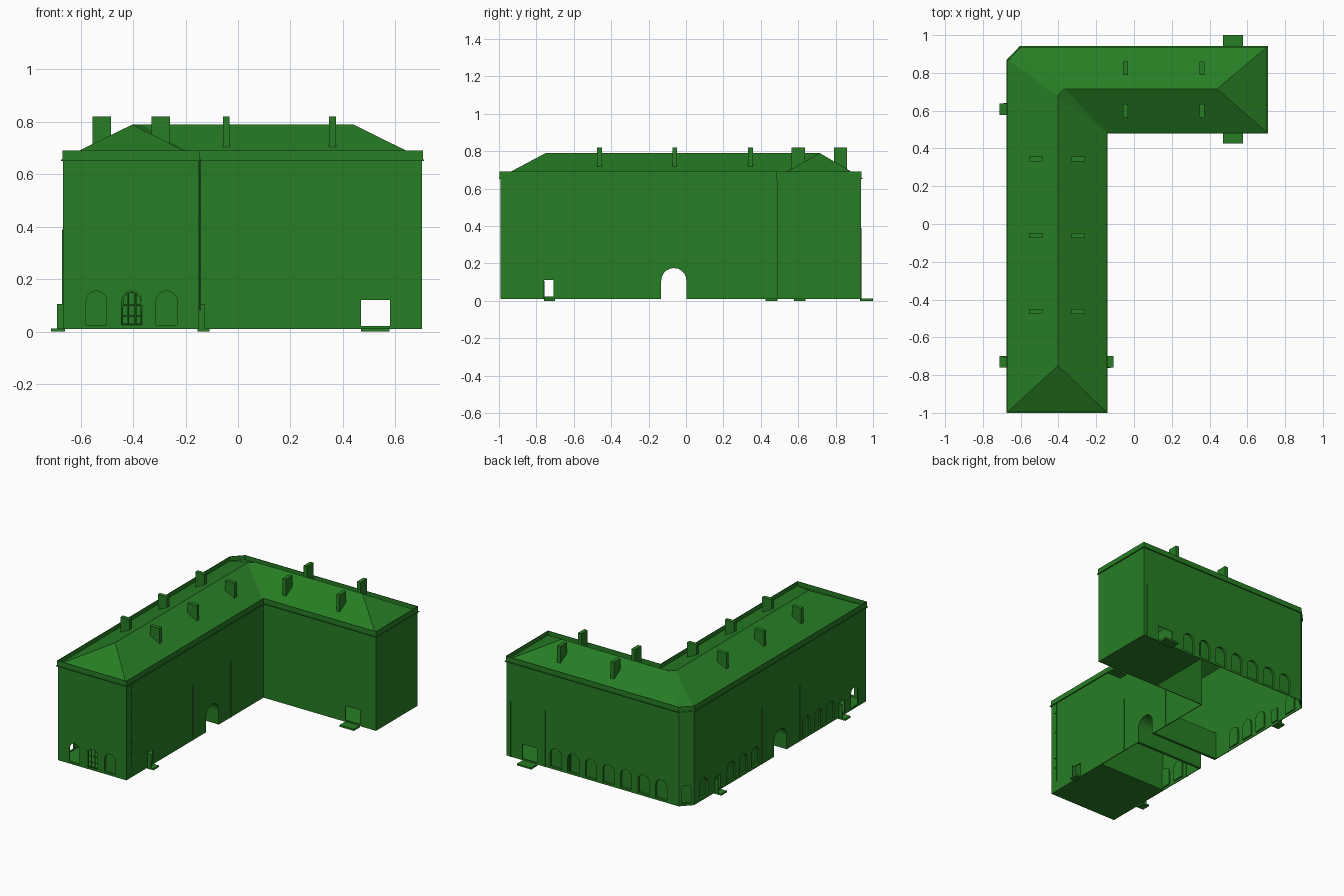
import bpy, bmesh, math
from mathutils import Vector, Matrix

if "Cube" in bpy.data.objects:
    bpy.data.objects.remove(bpy.data.objects["Cube"])

green = bpy.data.materials.new("green_paint")
green.diffuse_color = (0.021, 0.208, 0.018, 1)
green.use_nodes = True
green.node_tree.nodes["Principled BSDF"].inputs["Base Color"].default_value = green.diffuse_color

# L-shaped footprint, counter-clockwise, one chamfered corner
PLAN = [(-.667, -.993), (-.148, -.993), (-.148, .487), (.702, .487),
        (.702, .935), (-.6, .935), (-.667, .865)]


def finish(bm, name, recalc=True):
    if recalc:
        bmesh.ops.recalc_face_normals(bm, faces=bm.faces[:])
    me = bpy.data.meshes.new(name)
    bm.to_mesh(me)
    bm.free()
    ob = bpy.data.objects.new(name, me)
    bpy.context.collection.objects.link(ob)
    me.materials.append(green)
    return ob


def offset(poly, d):
    """Mitred outward offset of a closed polygon."""
    out = []
    n = len(poly)
    for i in range(n):
        a, b, c = (Vector(poly[(i + k) % n]) for k in (-1, 0, 1))
        e1, e2 = (b - a).normalized(), (c - b).normalized()
        n1, n2 = Vector((e1.y, -e1.x)), Vector((e2.y, -e2.x))
        out.append(b + (n1 + n2) * d / (1 + n1.dot(n2)))
    return out


def ring(name, d_out, d_in, z0, z1):
    """Closed band following the footprint."""
    bm = bmesh.new()
    loops = [[bm.verts.new((p.x, p.y, z)) for p in offset(PLAN, d)]
             for d, z in ((d_out, z0), (d_out, z1), (d_in, z1), (d_in, z0))]
    n = len(PLAN)
    for k in range(4):
        a, b = loops[k], loops[(k + 1) % 4]
        for i in range(n):
            j = (i + 1) % n
            bm.faces.new((a[i], a[j], b[j], b[i]))
    return finish(bm, name)


def box(name, x0, x1, y0, y1, z0, z1):
    bm = bmesh.new()
    bmesh.ops.create_cube(bm, size=1)
    for v in bm.verts:
        v.co = ((x0 + x1) / 2 + v.co.x * (x1 - x0), (y0 + y1) / 2 + v.co.y * (y1 - y0),
                (z0 + z1) / 2 + v.co.z * (z1 - z0))
    return finish(bm, name)


def arch_profile(w, z0, top, round_top=True):
    r = w / 2
    pts = [(-r, z0), (r, z0)]
    if round_top:
        pts += [(r * math.cos(t * math.pi / 10), top - r + r * math.sin(t * math.pi / 10)) for t in range(11)]
    else:
        pts += [(r, top), (-r, top)]
    return pts


cut, niches = bmesh.new(), bmesh.new()


def sweep(bm, prof, m, y0, y1, ends):
    """Extrude an opening outline along its depth, closing the chosen ends."""
    a, b = ([bm.verts.new(m @ Vector((u, y, z))) for u, z in prof] for y in (y0, y1))
    if 0 in ends:
        bm.faces.new(a)
    if 1 in ends:
        bm.faces.new(b[::-1])
    for i in range(len(a)):
        j = (i + 1) % len(a)
        bm.faces.new((b[i], b[j], a[j], a[i]) if ends == (0,) else (a[i], a[j], b[j], b[i]))


def opening(x, y, ang, w, z0, top, depth, round_top=True):
    """Cut an opening; depth None makes a blind niche, facing local +y."""
    m = Matrix.Translation((x, y, 0)) @ Matrix.Rotation(math.radians(ang), 4, 'Z')
    prof = arch_profile(w, z0, top, round_top)
    d = depth or .04
    sweep(cut, prof, m, -d / 2, d / 2, (0, 1))
    if depth is None:
        sweep(niches, prof, m, -.014, 0, (0,))


NICHE, THROUGH = None, .1
# front arches
opening(-.54, -.993, 180, .078, .025, .155, THROUGH)
opening(-.405, -.993, 180, .078, .025, .155, THROUGH)
opening(-.272, -.993, 180, .08, .025, .155, NICHE)
# back arcade and chamfered corner
for i in range(7):
    opening(.33 - i * .133, .935, 0, .085, .025, .155, NICHE)
opening(-.6335, .9, 45, .06, .025, .15, NICHE)
# left arcade
for y in (.76, .465, .335, .205, -.345, -.475, -.605):
    opening(-.667, y, 90, .085, .025, .155, NICHE)
opening(-.667, -.865, 90, .075, .025, .155, THROUGH)
# side doors, gateway and rear passage
opening(-.667, .61, 90, .055, .02, .11, NICHE, False)
opening(-.41, -.733, 90, .05, .022, .11, .7, False)
opening(-.41, -.065, 90, .135, -.02, .175, .7)
opening(.525, .71, 0, .11, .022, .12, .6, False)
finish(niches, "arch_niches", False)
cutter = finish(cut, "opening_cutter")
cutter.hide_render = True

# walls and gateway tunnel
for ob in (ring("walls", 0, -.005, .01, .66),
           box("gate_tunnel", -.664, -.151, -.15, .02, .011, .2)):
    mod = ob.modifiers.new("cut", 'BOOLEAN')
    mod.operation = 'DIFFERENCE'
    mod.solver = 'EXACT'
    mod.object = cutter
    bpy.context.view_layer.objects.active = ob
    bpy.ops.object.modifier_apply(modifier=mod.name)
bpy.data.objects.remove(cutter)

# slim vertical strips beside the gateway and the rear passage
for y in (-.275, .135):
    box("gate_strip", -.671, -.66, y - .003, y + .003, .01, .39)
    box("gate_strip", -.155, -.145, y - .003, y + .003, .01, .39)
for x in (.41, .672):
    box("passage_strip", x - .003, x + .003, .93, .939, .01, .39)

# room floors and partitions
box("front_floor", -.664, -.151, -.99, -.5, .01, .016)
box("wing_floor", .225, .699, .49, .932, .01, .016)
box("front_partition", -.664, -.151, -.504, -.5, .01, .39)
box("wing_partition", .225, .229, .49, .932, .01, .39)

# cornice ledge and parapet
ring("cornice", .008, -.004, .651, .656)
ring("parapet", .003, 0, .656, .69)

# hipped roof with valley
bm = bmesh.new()
A, B, C, D, E, F, G = [bm.verts.new((p.x, p.y, .66)) for p in offset(PLAN, .001)]
P, Q, S, R = [bm.verts.new((x, y, .79)) for x, y in
              ((-.403, -.75), (-.403, .68), (-.368, .715), (.44, .715))]
for f in ((A, B, P), (B, C, Q, P), (C, S, Q), (C, D, R, S), (D, E, R),
          (E, F, S, R), (F, G, Q, S), (G, A, P, Q)):
    bm.faces.new(f)
finish(bm, "roof")

# chimneys on both slopes of each wing
for x in (-.045, .36):
    for y in (.6, .825):
        box("chimney", x - .013, x + .013, y - .035, y + .035, .69, .82)
for y in (.345, -.06, -.463):
    for x in (-.52, -.295):
        box("chimney", x - .035, x + .035, y - .013, y + .013, .69, .82)

# doorsteps
for y0, y1 in ((.425, .49), (.93, 1.0)):
    box("passage_step", .47, .578, y0, y1, 0, .012)
for x0, x1, y in ((-.713, -.66, -.73), (-.713, -.66, .608), (-.155, -.108, -.73)):
    box("door_step", x0, x1, y - .03, y + .03, 0, .011)
# open door leaves
for x0, x1, y in ((-.69, -.665, -.703), (-.69, -.665, .638), (-.15, -.125, -.76)):
    box("door_leaf", x0, x1, y - .003, y + .003, .01, .105)


def rod(name, points, r, cyclic=False):
    cu = bpy.data.curves.new(name, 'CURVE')
    cu.dimensions = '3D'
    cu.bevel_depth = r
    cu.bevel_resolution = 1
    cu.use_fill_caps = True
    sp = cu.splines.new('POLY')
    sp.points.add(len(points) - 1)
    for p, co in zip(sp.points, points):
        p.co = (*co, 1)
    sp.use_cyclic_u = cyclic
    ob = bpy.data.objects.new(name, cu)
    bpy.context.collection.objects.link(ob)
    cu.materials.append(green)


# middle front window: frame and glazing bars
yw = -.985
rod("window_frame", [(-.405 + u, yw, z) for u, z in arch_profile(.072, .028, .152)], .004, True)
for dx in (-.014, .014):
    rod("glazing_bar", [(-.405 + dx, yw, .028), (-.405 + dx, yw, .146)], .003)
for z in (.06, .1):
    rod("glazing_bar", [(-.44, yw, z), (-.37, yw, z)], .003)

# drainpipe with brackets on the right wall
rod("drainpipe", [(-.146, -.94, .08), (-.146, -.94, .65)], .002)
for z in (.18, .25, .44, .58):
    box("pipe_bracket", -.15, -.142, -.955, -.94, z - .002, z + .002)
